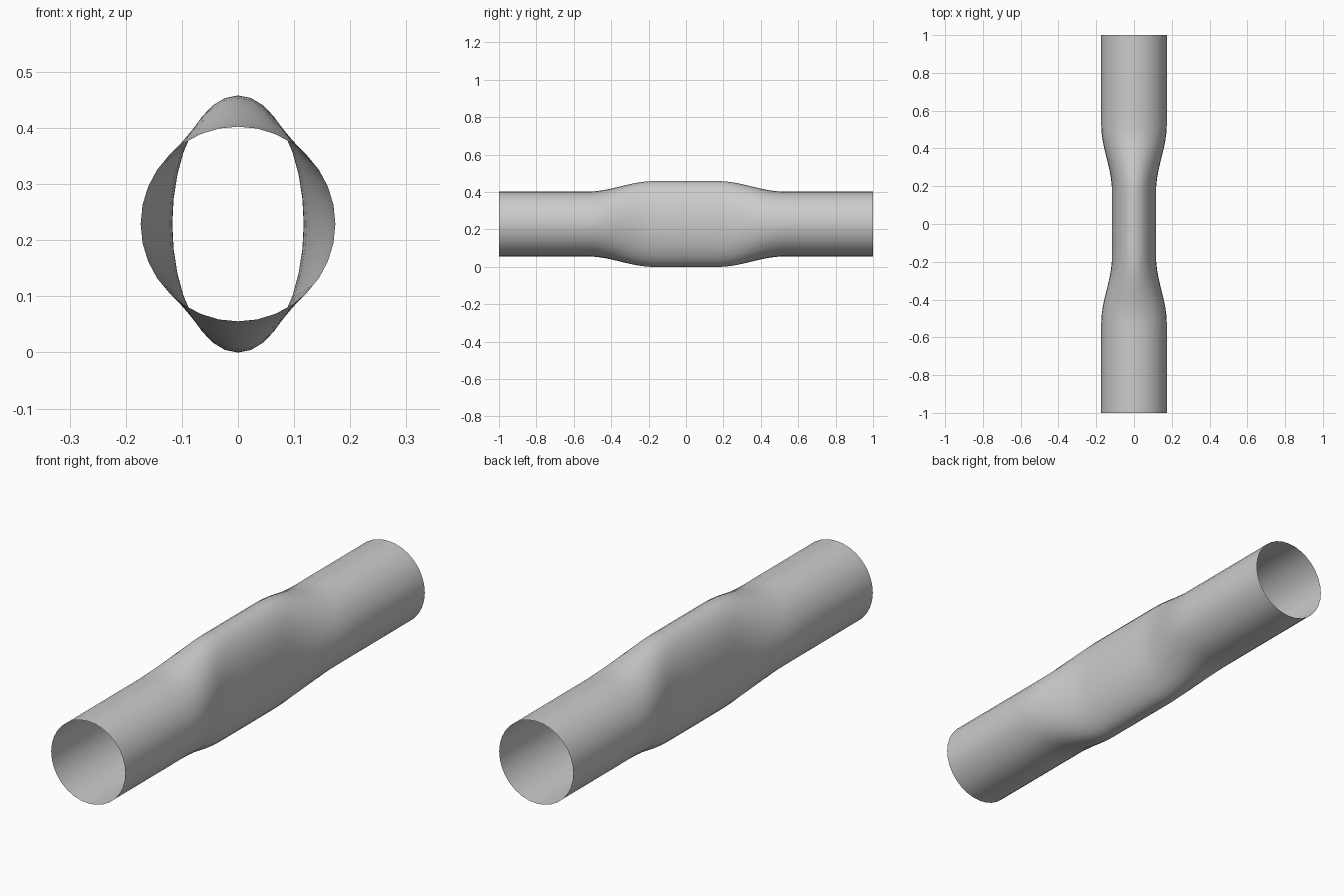
import bpy, bmesh, math

if "Cube" in bpy.data.objects:
    bpy.data.objects.remove(bpy.data.objects["Cube"])

SIDES = 32
CENTER_Z = 0.229
END_R = 0.1735            # round ends
MID_W, MID_H = 0.117, 0.229  # squeezed oval middle


def section(y):
    # blend from oval middle to round end
    t = min(max((abs(y) - 0.18) / (0.52 - 0.18), 0), 1)
    s = t * t * (3 - 2 * t)
    return MID_W + (END_R - MID_W) * s, MID_H + (END_R - MID_H) * s


# Open thin-walled pipe, swept along y
bm = bmesh.new()
rings = []
steps = 50
for i in range(steps + 1):
    y = -1 + 2 * i / steps
    a, b = section(y)
    rings.append([bm.verts.new((a * math.sin(2 * math.pi * k / SIDES), y,
                                CENTER_Z + b * math.cos(2 * math.pi * k / SIDES)))
                  for k in range(SIDES)])
for r0, r1 in zip(rings, rings[1:]):
    for k in range(SIDES):
        n = (k + 1) % SIDES
        bm.faces.new((r0[k], r1[k], r1[n], r0[n]))
bm.normal_update()
# Make sure the wall faces outward
f = bm.faces[:][0]
c = f.calc_center_median()
if f.normal.x * c.x + f.normal.z * (c.z - CENTER_Z) < 0:
    bmesh.ops.reverse_faces(bm, faces=bm.faces[:])

mesh = bpy.data.meshes.new("squeezed_pipe")
bm.to_mesh(mesh)
bm.free()
pipe = bpy.data.objects.new("squeezed_pipe", mesh)
bpy.context.collection.objects.link(pipe)
for p in mesh.polygons:
    p.use_smooth = True
